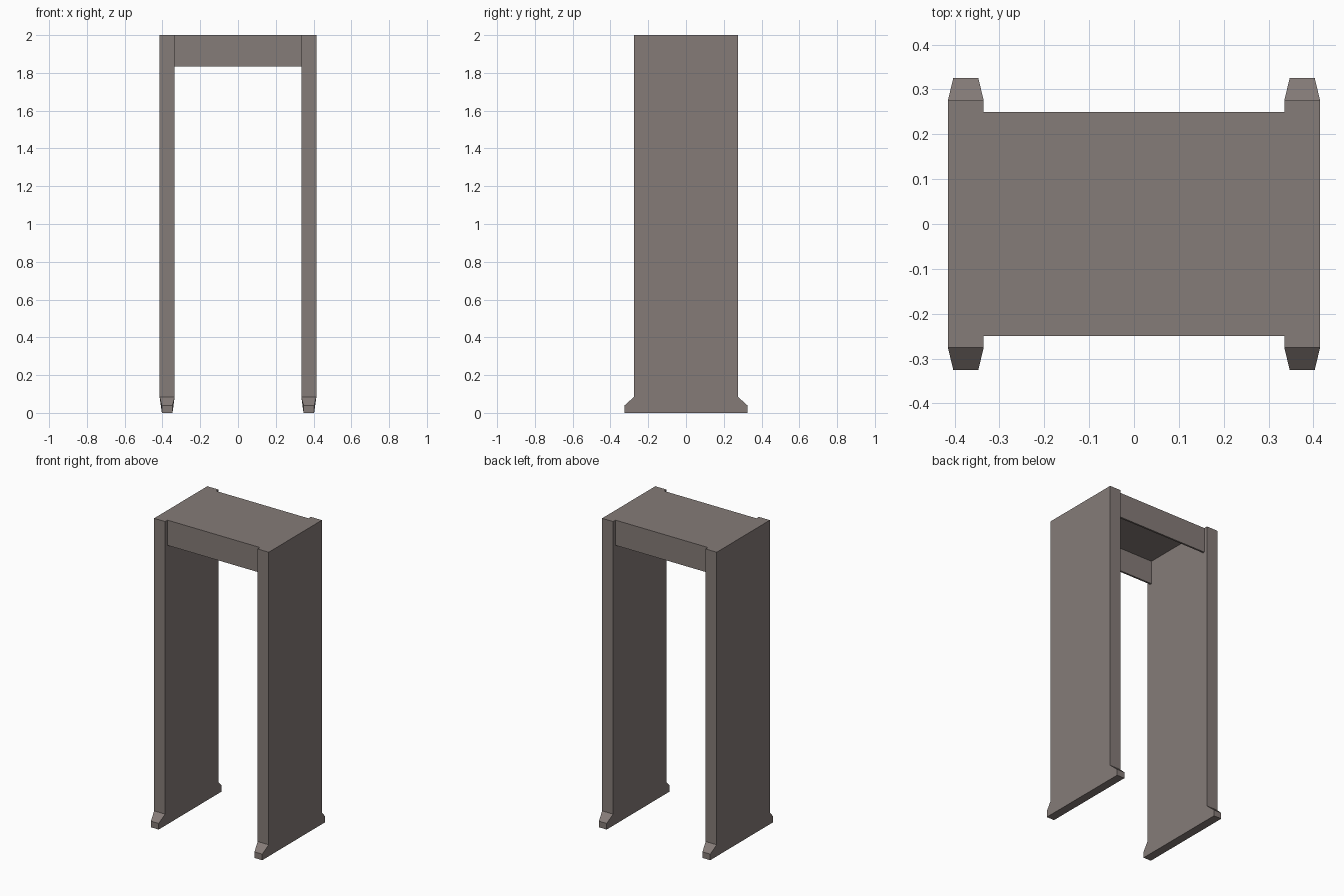
import bpy
import bmesh

cube = bpy.data.objects.get("Cube")
if cube:
    bpy.data.objects.remove(cube, do_unlink=True)

TOP = 2.0
INNER, OUTER = 0.335, 0.415      # panel faces in x
PANEL_Y, FOOT_Y = 0.275, 0.325
BEAM_Y, BEAM_Z = 0.25, 1.835
WALL = 0.012

grey = bpy.data.materials.new("warm_grey")
grey.use_nodes = True
colour = (0.235, 0.2, 0.188, 1)
grey.diffuse_color = colour
grey.node_tree.nodes["Principled BSDF"].inputs["Base Color"].default_value = colour


def add_object(name, bm):
    bmesh.ops.recalc_face_normals(bm, faces=bm.faces)
    mesh = bpy.data.meshes.new(name)
    bm.to_mesh(mesh)
    bm.free()
    mesh.materials.append(grey)
    obj = bpy.data.objects.new(name, mesh)
    bpy.context.collection.objects.link(obj)
    return obj


def add_box(name, low, high):
    bm = bmesh.new()
    bmesh.ops.create_cube(bm, size=1)
    for v in bm.verts:
        v.co = [(a + b) / 2 + c * (b - a) for a, b, c in zip(low, high, v.co)]
    return add_object(name, bm)


def add_panel(name, side):
    # Side outline with a flared foot at each end, extruded to thickness
    half = [(FOOT_Y, 0), (FOOT_Y, 0.04), (PANEL_Y, 0.085), (PANEL_Y, TOP)]
    outline = half + [(-y, z) for y, z in reversed(half)]
    bm = bmesh.new()
    face = bm.faces.new([bm.verts.new((side * INNER, y, z)) for y, z in outline])
    ext = bmesh.ops.extrude_face_region(bm, geom=[face])
    moved = [v for v in ext["geom"] if isinstance(v, bmesh.types.BMVert)]
    bmesh.ops.translate(bm, verts=moved, vec=(side * (OUTER - INNER), 0, 0))
    # Narrow the toe of each foot
    middle = side * (INNER + OUTER) / 2
    for v in bm.verts:
        if abs(v.co.y) > PANEL_Y + 0.01:
            v.co.x = middle + (v.co.x - middle) * 0.7
    return add_object(name, bm)


# Upright side panels
add_panel("left_panel", 1)
add_panel("right_panel", -1)

# Overhead header, open underneath
add_box("header_top", (-INNER, -BEAM_Y, TOP - WALL), (INNER, BEAM_Y, TOP))
for name, side in (("front_header", -1), ("back_header", 1)):
    ys = sorted((side * BEAM_Y, side * (BEAM_Y - WALL)))
    add_box(name, (-INNER, ys[0], BEAM_Z), (INNER, ys[1], TOP - WALL))
